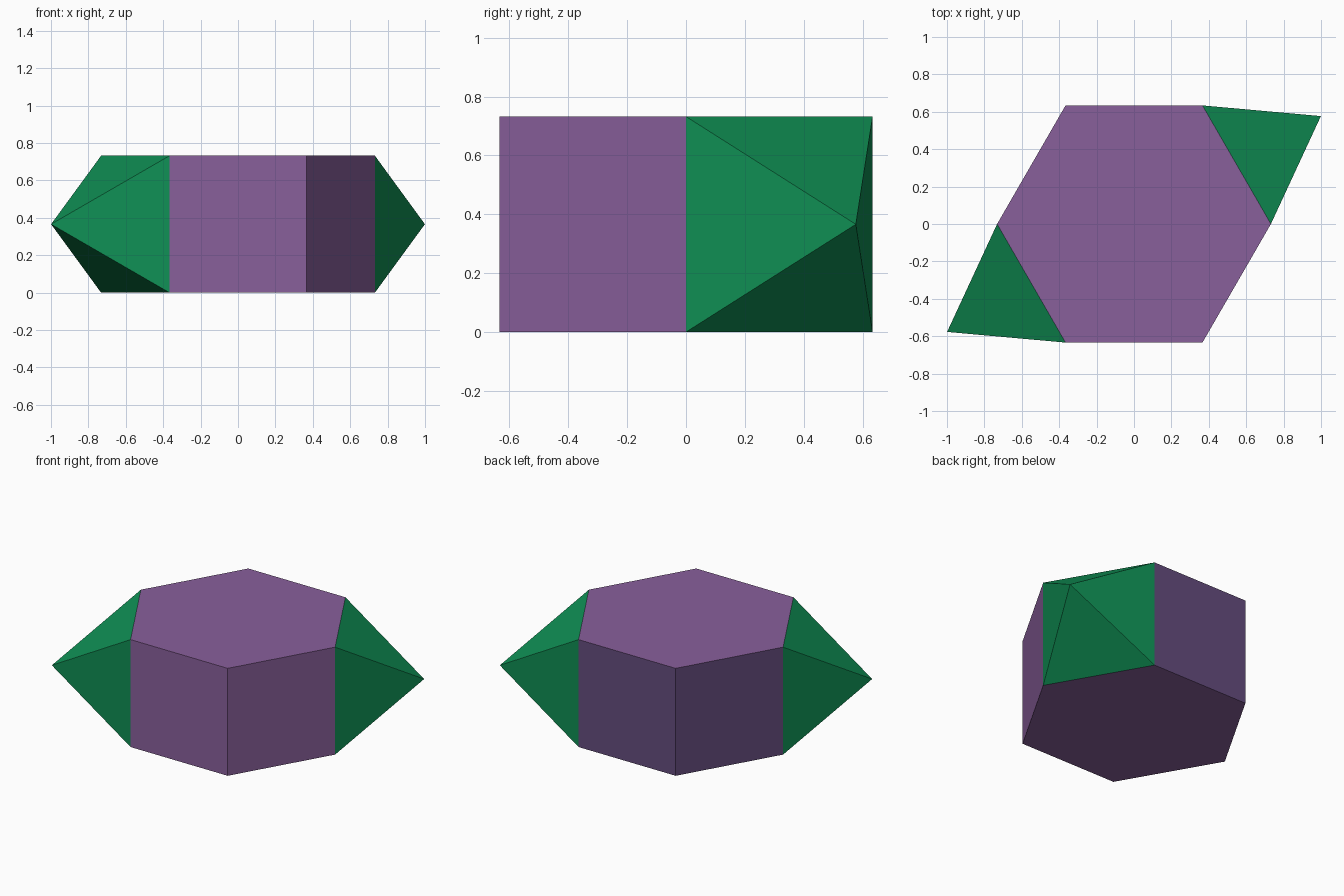
import bpy, bmesh
from math import radians
from mathutils import Matrix, Vector

if "Cube" in bpy.data.objects:
    bpy.data.objects.remove(bpy.data.objects["Cube"])

R = 0.732      # hexagon corner radius, also the prism height
SPIKE = 0.52   # how far the side points stick out


def material(name, rgb):
    m = bpy.data.materials.new(name)
    m.diffuse_color = (*rgb, 1.0)
    m.use_nodes = True
    m.node_tree.nodes["Principled BSDF"].inputs["Base Color"].default_value = m.diffuse_color
    return m


mesh = bpy.data.meshes.new("pointed_hexagonal_prism")
for m in (material("purple", (0.25, 0.115, 0.33)),
          material("dark_violet", (0.13, 0.073, 0.21)),
          material("green", (0.005, 0.28, 0.09))):
    mesh.materials.append(m)

# Hexagonal prism with corners on the x axis
bm = bmesh.new()
ring = [Matrix.Rotation(radians(60 * i), 3, 'Z') @ Vector((R, 0, 0)) for i in range(6)]
base = bm.faces.new([bm.verts.new(p) for p in ring])
ext = bmesh.ops.extrude_face_region(bm, geom=[base], use_keep_orig=True)
bmesh.ops.translate(bm, vec=(0, 0, R),
                    verts=[g for g in ext["geom"] if isinstance(g, bmesh.types.BMVert)])
bmesh.ops.recalc_face_normals(bm, faces=bm.faces[:])
bm.normal_update()

# Back walls are darker; the two opposite diagonal walls become green points
spiked = []
for f in bm.faces:
    n = f.normal
    if abs(n.z) < 0.5:
        if n.x * n.y > 0.2:
            f.material_index = 2
            spiked.append(f)
        elif n.y > 0.2:
            f.material_index = 1

for f in spiked:
    tip_offset = f.normal * SPIKE
    poked = bmesh.ops.poke(bm, faces=[f])
    poked["verts"][0].co += tip_offset
    for tri in poked["faces"]:
        tri.material_index = 2

bm.to_mesh(mesh)
bm.free()
bpy.context.collection.objects.link(bpy.data.objects.new("pointed_hexagonal_prism", mesh))
